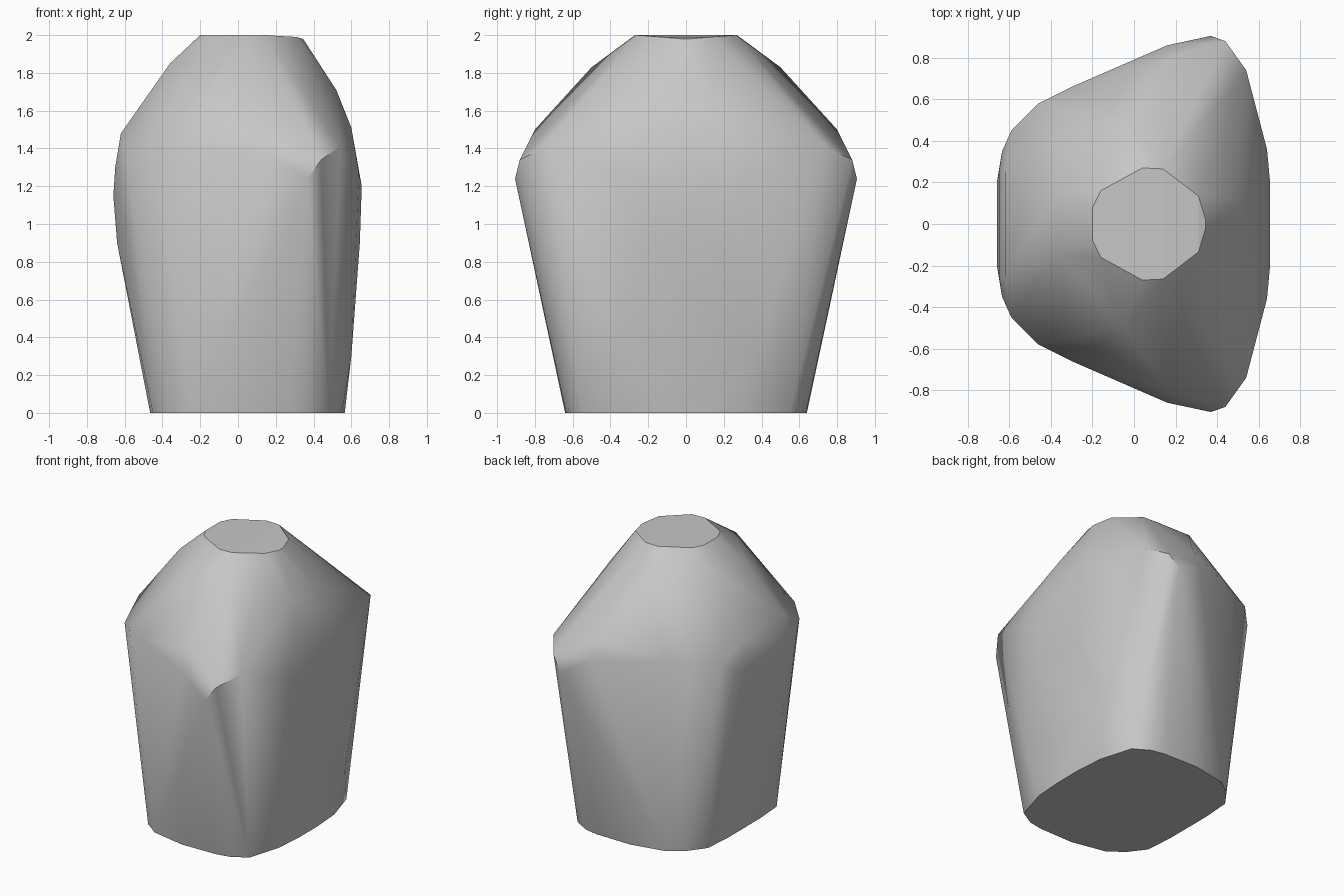
import bpy, bmesh, math

cube = bpy.data.objects.get("Cube")
if cube:
    bpy.data.objects.remove(cube, do_unlink=True)

grey = bpy.data.materials.new("plain grey")
grey.use_nodes = True
colour = (0.57, 0.57, 0.57, 1)
grey.diffuse_color = colour
grey.node_tree.nodes["Principled BSDF"].inputs["Base Color"].default_value = colour

# Half outlines at each level, mirrored across y
base = [(-.465, .18, 0), (-.45, .39, 0), (-.36, .51, 0), (-.25, .59, 0),
        (0, .64, 0), (.27, .635, 0), (.37, .615, 0), (.48, .55, 0),
        (.55, .31, 0), (.565, .1, 0)]
waist = [(-.64, .2, .9), (-.66, .2, 1.15), (.645, .2, .9), (.6, .36, .3)]
shoulder = [(-.65, .25, 1.3), (-.635, .35, 1.3), (-.62, .25, 1.48),
            (-.59, .45, 1.37), (-.46, .58, 1.41), (-.3, .66, 1.41),
            (.16, .86, 1.37), (.37, .905, 1.24), (.44, .88, 1.34),
            (.54, .74, 1.41), (.64, .36, 1.27), (.655, .2, 1.2)]
slope = [(-.36, .15, 1.85), (.17, .8, 1.5), (-.05, .5, 1.83),
         (.6, .2, 1.51), (.52, .12, 1.71)]
neck = [(-.2, .08, 2), (-.16, .16, 2), (.04, .27, 2), (.14, .265, 2),
        (.31, .135, 1.99), (.345, .02, 1.98)]

# Torso block wrapped around the outlines
bm = bmesh.new()
for x, y, z in base + waist + shoulder + slope + neck:
    for side in (-1, 1):
        bm.verts.new((x, y * side, z))
hull = bmesh.ops.convex_hull(bm, input=bm.verts[:])
loose = {v for v in hull["geom_interior"] + hull["geom_unused"]
         if isinstance(v, bmesh.types.BMVert)}
bmesh.ops.delete(bm, geom=list(loose), context="VERTS")
bmesh.ops.recalc_face_normals(bm, faces=bm.faces[:])

mesh = bpy.data.meshes.new("torso_block")
bm.to_mesh(mesh)
bm.free()
mesh.materials.append(grey)
torso = bpy.data.objects.new("torso_block", mesh)
bpy.context.collection.objects.link(torso)

# Rounded sides with a crisp base rim
bpy.ops.object.select_all(action="DESELECT")
torso.select_set(True)
bpy.context.view_layer.objects.active = torso
bpy.ops.object.shade_smooth_by_angle(angle=math.radians(42))

# Crisp neck rim
for edge in mesh.edges:
    if all(mesh.vertices[i].co.z > 1.97 for i in edge.vertices):
        edge.use_edge_sharp = True
